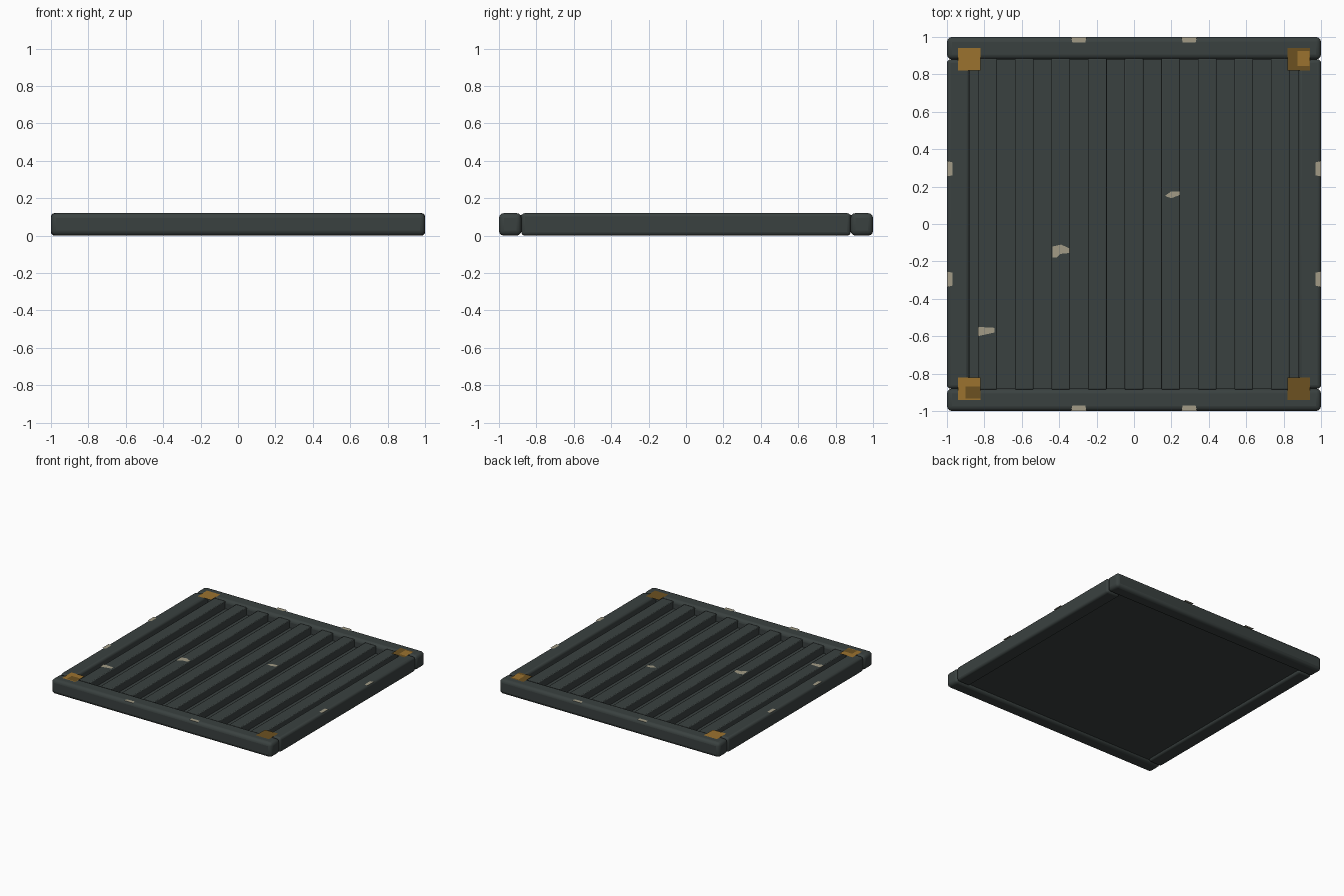
import bpy, bmesh, math

if "Cube" in bpy.data.objects:
    bpy.data.objects.remove(bpy.data.objects["Cube"], do_unlink=True)


def material(name, rgb):
    m = bpy.data.materials.new(name)
    m.use_nodes = True
    m.diffuse_color = (*rgb, 1)
    m.node_tree.nodes["Principled BSDF"].inputs["Base Color"].default_value = (*rgb, 1)
    return m


STEEL = material("dark_steel", (0.042, 0.053, 0.051))
CHIP = material("pale_chipped_paint", (0.36, 0.33, 0.24))
OCHRE = material("ochre_marking", (0.33, 0.17, 0.028))
BROWN = material("brown_marking", (0.15, 0.083, 0.015))

BAR = 0.12       # frame bar thickness
INNER = 0.88     # half size of the opening
RIBS = 9
PITCH = 2 * INNER / RIBS
RIB_TOP = 0.112
TOP = BAR + 0.0005


def box(name, lo, hi, mat, bevel=0.0, segments=3):
    bpy.ops.mesh.primitive_cube_add(size=1, location=[(a + b) / 2 for a, b in zip(lo, hi)])
    ob = bpy.context.object
    ob.name = name
    ob.scale = [b - a for a, b in zip(lo, hi)]
    bpy.ops.object.transform_apply(location=False, rotation=False, scale=True)
    ob.data.materials.append(mat)
    if bevel:
        mod = ob.modifiers.new("rounded_edges", "BEVEL")
        mod.width = bevel
        mod.segments = segments
        bpy.ops.object.shade_smooth_by_angle(angle=math.radians(40))
    return ob


def flake(name, outline, z, mat):
    """Paper-thin flat plate from an outline."""
    bm = bmesh.new()
    face = bm.faces.new([bm.verts.new((x, y, z)) for x, y in outline])
    bmesh.ops.recalc_face_normals(bm, faces=[face])
    if face.normal.z < 0:
        face.normal_flip()
    me = bpy.data.meshes.new(name)
    bm.to_mesh(me)
    bm.free()
    me.materials.append(mat)
    ob = bpy.data.objects.new(name, me)
    bpy.context.collection.objects.link(ob)


def square(x, y, hx, hy):
    return [(x - hx, y - hy), (x + hx, y - hy), (x + hx, y + hy), (x - hx, y + hy)]


# Frame: full-length front and back bars, side bars between them
for name, y in (("front_bar", -1), ("back_bar", INNER)):
    box(name, (-1, y, 0), (1, y + BAR, BAR), STEEL, 0.026)
for name, x in (("right_bar", -1), ("left_bar", INNER)):
    box(name, (x, -INNER, 0), (x + BAR, INNER, BAR), STEEL, 0.018)

# Corrugated panel: base plate with raised ribs
box("base_plate", (-0.9, -0.9, 0.02), (0.9, 0.9, 0.05), STEEL)
for i in range(RIBS):
    x = (i - (RIBS - 1) / 2) * PITCH
    box(f"rib_{i + 1}", (x - 0.05, -0.885, 0.03), (x + 0.05, 0.885, RIB_TOP), STEEL, 0.006, 2)

# Worn paint on the outer edges of the frame
for side in (-1, 1):
    for pos in (-0.295, 0.295):
        edge = [(-0.042, 1.0), (0.042, 1.0), (0.034, 0.97), (-0.034, 0.97)]
        flake("frame_chip", [(pos + a, side * b) for a, b in edge], TOP, CHIP)
        flake("frame_chip", [(side * b, pos + a) for a, b in edge], TOP, CHIP)

# Worn paint on the rib tops
chips = (
    [(-0.435, -0.18), (-0.415, -0.18), (-0.395, -0.16), (-0.345, -0.155),
     (-0.345, -0.13), (-0.39, -0.11), (-0.435, -0.12)],
    [(-0.835, -0.6), (-0.745, -0.58), (-0.745, -0.555), (-0.835, -0.55)],
    [(0.165, 0.15), (0.2, 0.138), (0.245, 0.155), (0.245, 0.175), (0.2, 0.175)],
)
for outline in chips:
    flake("rib_chip", outline, RIB_TOP + 0.0006, CHIP)

# Square corner markings, lighter on the right, darker on the left
for sx in (-1, 1):
    for sy in (-1, 1):
        flake("corner_marking", square(sx * 0.88, sy * 0.88, 0.06, 0.06), TOP,
              OCHRE if sx < 0 else BROWN)
flake("worn_patch", square(0.905, 0.885, 0.032, 0.04), TOP + 0.0006, OCHRE)
flake("worn_patch", square(-0.862, -0.902, 0.04, 0.032), TOP + 0.0006, BROWN)
